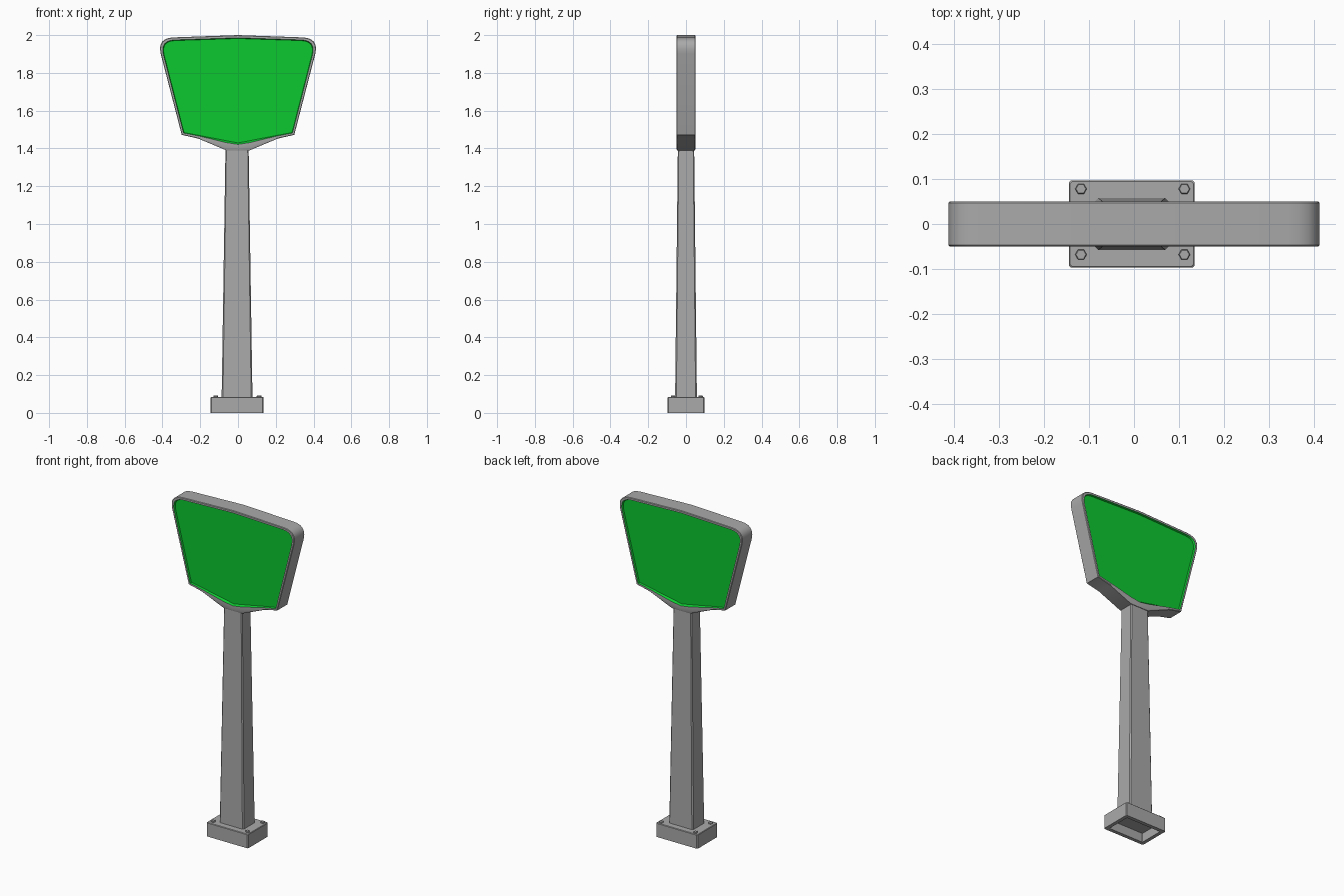
import bpy, bmesh, math
from mathutils import Vector

cube = bpy.data.objects.get("Cube")
if cube:
    bpy.data.objects.remove(cube, do_unlink=True)


def make_material(name, color):
    m = bpy.data.materials.new(name)
    m.use_nodes = True
    m.diffuse_color = color
    node = next(n for n in m.node_tree.nodes if n.type == 'BSDF_PRINCIPLED')
    node.inputs["Base Color"].default_value = color
    node.inputs["Roughness"].default_value = 0.6
    return m


GREY = make_material("painted grey metal", (0.40, 0.40, 0.40, 1))
GREEN = make_material("bright green panel", (0.004, 0.58, 0.03, 1))


def loft(name, rings, green_bands=(), green_caps=False):
    """Skin a stack of equal-length rings and cap both ends."""
    bm = bmesh.new()
    loops = [[bm.verts.new(p) for p in ring] for ring in rings]
    n = len(loops[0])
    for band, (a, b) in enumerate(zip(loops, loops[1:])):
        for i in range(n):
            j = (i + 1) % n
            f = bm.faces.new((a[i], a[j], b[j], b[i]))
            f.material_index = int(band in green_bands)
    for loop in (loops[0], loops[-1]):
        bm.faces.new(loop).material_index = int(green_caps)
    bmesh.ops.recalc_face_normals(bm, faces=bm.faces)
    mesh = bpy.data.meshes.new(name)
    bm.to_mesh(mesh)
    bm.free()
    obj = bpy.data.objects.new(name, mesh)
    bpy.context.collection.objects.link(obj)
    mesh.materials.append(GREY)
    mesh.materials.append(GREEN)
    bpy.ops.object.select_all(action='DESELECT')
    obj.select_set(True)
    bpy.context.view_layer.objects.active = obj
    bpy.ops.object.shade_smooth_by_angle(angle=math.radians(25))
    return obj


# Sign head: rounded upper corners, tapering sides and a neck below
def corner(p, q, r, steps=6):
    """Quadratic rounding from p to r around q."""
    p, q, r = Vector(p), Vector(q), Vector(r)
    for k in range(steps + 1):
        t = k / steps
        yield p * (1 - t) ** 2 + q * 2 * t * (1 - t) + r * t * t


def mirrored(top, arc, lower, bottom):
    half = [Vector(p) for p in (*arc, *lower)]
    left = [Vector((-p.x, p.y)) for p in reversed(half)]
    return [Vector((0, top))] + half + [Vector((0, bottom))] + left


outer = mirrored(2.0, corner((0.34, 1.988), (0.43, 1.985), (0.409, 1.90)),
                 [(0.298, 1.472), (0.21, 1.452), (0.062, 1.39)], 1.39)
inner = mirrored(1.982, corner((0.335, 1.971), (0.409, 1.968), (0.391, 1.895)),
                 [(0.286, 1.484), (0.20, 1.468), (0.062, 1.441)], 1.429)


def head_ring(t, y):
    return [(p.x, y, p.y) for p in (a.lerp(b, t) for a, b in zip(outer, inner))]


front = [(1.0, -0.039), (0.8, -0.05), (0.18, -0.05), (0.0, -0.047)]
back = [(t, -y) for t, y in reversed(front)]
loft("sign_head", [head_ring(t, y) for t, y in front + back],
     green_bands=(0, 6), green_caps=True)


# Post and foot use rectangles with clipped corners, set slightly off centre
def rect_ring(hx, hy, z, clip):
    quarter = [(hx, hy - clip), (hx - clip, hy)]
    pts = quarter + [(-x, y) for x, y in reversed(quarter)]
    pts += [(-x, -y) for x, y in pts]
    return [(x - 0.005, y, z) for x, y in pts]


loft("post", [rect_ring(0.082, 0.058, 0.06, 0.007),
              rect_ring(0.061, 0.043, 1.42, 0.005)])

# Foot: bevelled block, hollow underneath
loft("foot_plate", [rect_ring(0.137, 0.094, 0.085, 0.004),
                    rect_ring(0.140, 0.097, 0.082, 0.005),
                    rect_ring(0.140, 0.097, 0.0, 0.005),
                    rect_ring(0.118, 0.075, 0.0, 0.003),
                    rect_ring(0.118, 0.075, 0.055, 0.003)])


# Hexagonal anchor bolts on the four corners of the foot
def hex_ring(cx, cy, r, z):
    return [(cx + r * math.cos(k * math.pi / 3),
             cy + r * math.sin(k * math.pi / 3), z) for k in range(6)]


for sx, side in ((-1, "right"), (1, "left")):
    for sy, end in ((-1, "front"), (1, "back")):
        cx, cy = -0.003 + sx * 0.115, 0.005 + sy * 0.073
        loft(f"anchor_bolt_{end}_{side}",
             [hex_ring(cx, cy, 0.013, 0.08), hex_ring(cx, cy, 0.013, 0.090),
              hex_ring(cx, cy, 0.011, 0.092)])
